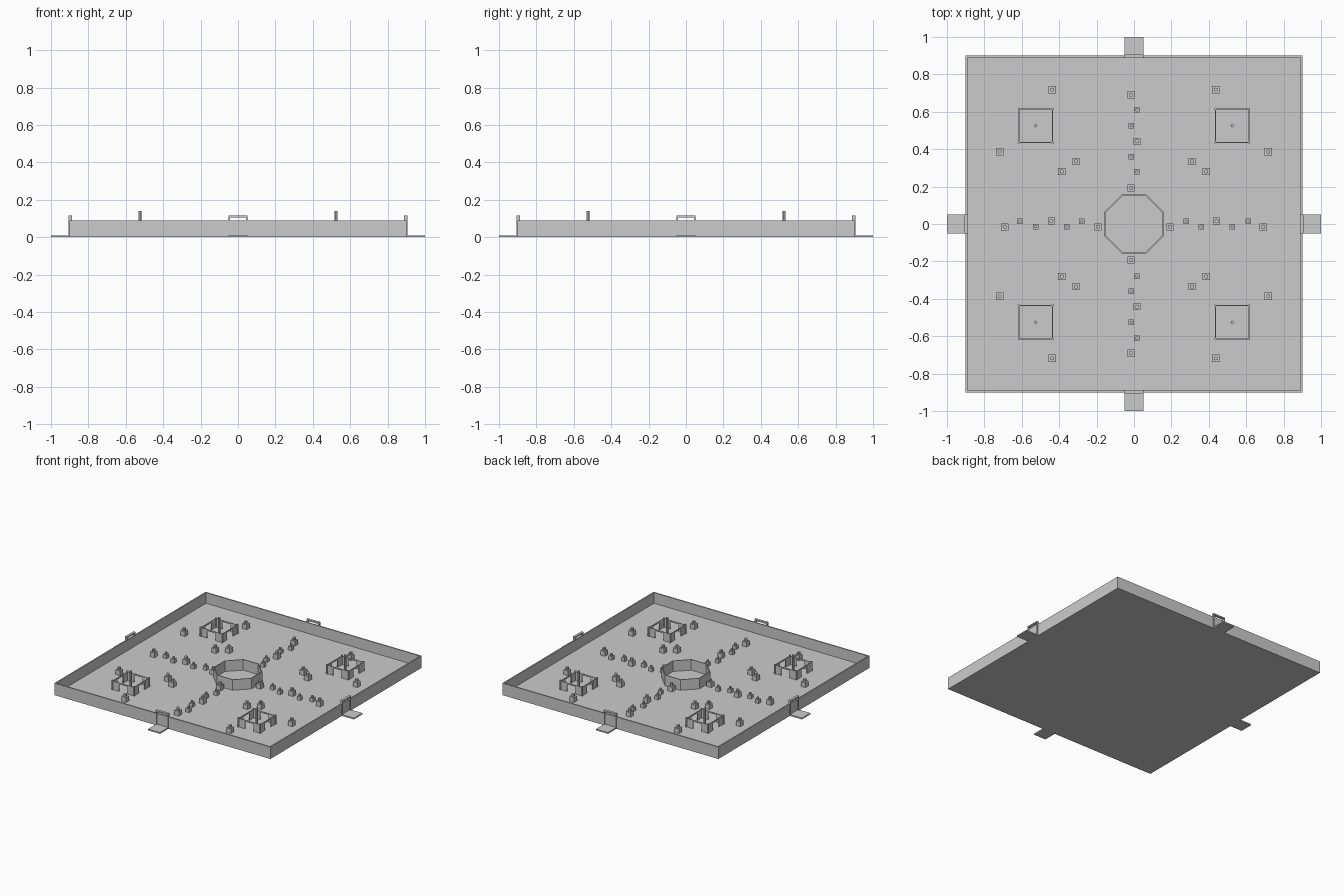
import bpy, bmesh
from math import pi, cos, sin
from mathutils import Matrix, Vector

cube = bpy.data.objects.get("Cube")
if cube:
    bpy.data.objects.remove(cube, do_unlink=True)

stone = bpy.data.materials.new("stone_grey")
stone.use_nodes = True
GREY = (0.6, 0.6, 0.6, 1)
stone.diffuse_color = GREY
stone.node_tree.nodes["Principled BSDF"].inputs["Base Color"].default_value = GREY

FLOOR = 0.01
QUADRANTS = [(1, 1), (-1, 1), (-1, -1), (1, -1)]


def finish(name, bm):
    mesh = bpy.data.meshes.new(name)
    bm.to_mesh(mesh)
    bm.free()
    mesh.materials.append(stone)
    obj = bpy.data.objects.new(name, mesh)
    bpy.context.collection.objects.link(obj)
    return obj


def box(bm, x0, x1, y0, y1, z0, z1, turn=Matrix()):
    centre = Vector((x0 + x1, y0 + y1, z0 + z1)) / 2
    size = Matrix.Diagonal((x1 - x0, y1 - y0, z1 - z0, 1))
    bmesh.ops.create_cube(bm, size=1, matrix=turn @ Matrix.Translation(centre) @ size)


def post(bm, x, y, z0, z1, r, sides=8):
    bmesh.ops.create_cone(bm, cap_ends=True, segments=sides, radius1=r, radius2=r,
                          depth=z1 - z0, matrix=Matrix.Translation((x, y, (z0 + z1) / 2)))


def quarter(k):
    return Matrix.Rotation(k * pi / 2, 4, 'Z')


# Floor slab
bm = bmesh.new()
box(bm, -0.9, 0.9, -0.9, 0.9, 0, FLOOR)
finish("floor", bm)

# Outer walls, gate frames and entrance ramps, one per side
walls, gates, ramps = bmesh.new(), bmesh.new(), bmesh.new()
for k in range(4):
    t = quarter(k)
    box(walls, -0.9, 0.89, -0.9, -0.89, FLOOR, 0.09, t)
    for s in (-0.0475, 0.0475):
        box(gates, s - 0.004, s + 0.004, -0.907, -0.888, FLOOR, 0.115, t)
    box(gates, -0.0435, 0.0435, -0.907, -0.888, 0.105, 0.115, t)
    box(ramps, -0.05, 0.05, -1.0, -0.9, 0, FLOOR, t)
finish("outer_walls", walls)
finish("gate_frames", gates)
finish("entrance_ramps", ramps)

# Eight-sided ring wall in the centre
bm = bmesh.new()
rings = []
for apothem, z in ((0.157, FLOOR), (0.157, 0.09), (0.151, 0.09), (0.151, FLOOR)):
    r = apothem / cos(pi / 8)
    rings.append([bm.verts.new((r * cos((i + 0.5) * pi / 4), r * sin((i + 0.5) * pi / 4), z))
                  for i in range(8)])
for a, b in zip(rings, rings[1:] + rings[:1]):
    for i in range(8):
        j = (i + 1) % 8
        bm.faces.new((a[i], a[j], b[j], b[i]))
finish("centre_ring", bm)

# Four small forts with doorways, corner posts and a central pole
forts, poles = bmesh.new(), bmesh.new()
for sx, sy in QUADRANTS:
    cx, cy = 0.525 * sx, 0.525 * sy
    for k in range(4):
        t = Matrix.Translation((cx, cy, 0)) @ quarter(k)
        box(forts, -0.09, -0.035, -0.092, -0.087, FLOOR, 0.075, t)
        box(forts, 0.035, 0.09, -0.092, -0.087, FLOOR, 0.075, t)
        box(forts, -0.035, 0.035, -0.092, -0.087, 0.065, 0.075, t)
    for ax, ay in QUADRANTS:
        post(forts, cx + 0.09 * ax, cy + 0.09 * ay, FLOOR, 0.08, 0.007)
    post(poles, cx, cy, FLOOR, 0.14, 0.008)
finish("fort_walls", forts)
finish("fort_poles", poles)

# Pedestals: a block with a short round drum on top
blocks, drums = bmesh.new(), bmesh.new()


def pedestal(x, y, half, tall):
    box(blocks, x - half, x + half, y - half, y + half, FLOOR, FLOOR + tall * 0.65)
    post(drums, x, y, FLOOR + tall * 0.65, FLOOR + tall, half * 0.6)


# Staggered rows along both axes
for i, d in enumerate((0.193, 0.279, 0.359, 0.442, 0.525, 0.61, 0.691)):
    side = 0.015 if i % 2 else -0.015
    half, tall = (0.019, 0.055) if i % 3 == 0 else (0.0145, 0.042)
    for s in (-1, 1):
        pedestal(s * d, side, half, tall)
        pedestal(side, s * d, half, tall)

# Pedestals scattered round the forts
for x, y in ((0.437, 0.718), (0.718, 0.386), (0.31, 0.335), (0.386, 0.281)):
    for sx, sy in QUADRANTS:
        pedestal(x * sx, y * sy, 0.019, 0.055)
finish("pedestal_blocks", blocks)
finish("pedestal_drums", drums)
